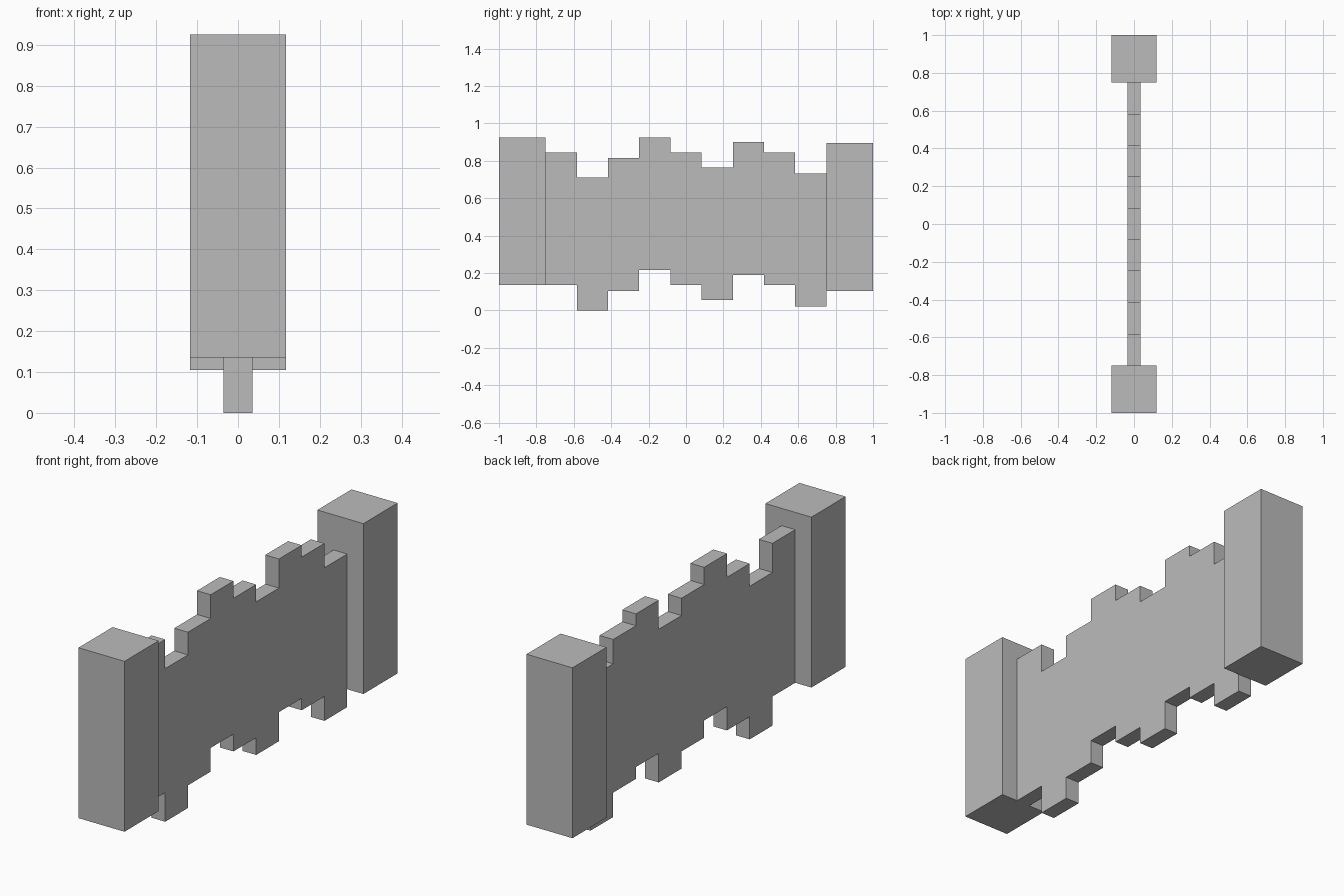
import bpy

cube = bpy.data.objects.get("Cube")
if cube:
    bpy.data.objects.remove(cube, do_unlink=True)

# Single plain grey for the whole fence
grey = bpy.data.materials.new("plain grey")
grey.use_nodes = True
colour = (0.5, 0.5, 0.5, 1)
grey.diffuse_color = colour
grey.node_tree.nodes["Principled BSDF"].inputs["Base Color"].default_value = colour


def box(name, width, y0, y1, z0, height):
    """Add a box centred on x, spanning y0 to y1 and rising from z0."""
    bpy.ops.mesh.primitive_cube_add(size=1, location=(0, (y0 + y1) / 2, z0 + height / 2))
    obj = bpy.context.object
    obj.name = name
    obj.scale = (width, y1 - y0, height)
    bpy.ops.object.transform_apply(location=False, rotation=False, scale=True)
    obj.data.materials.append(grey)
    return obj


# Square end posts
POST_HEIGHT = 0.79
INNER = 0.75
box("front_post", 0.236, -1, -INNER, 0.135, POST_HEIGHT)
box("back_post", 0.236, INNER, 1, 0.105, POST_HEIGHT)

# Equal upright planks set at uneven heights
bottoms = [0.135, 0, 0.105, 0.215, 0.135, 0.055, 0.19, 0.135, 0.022]
step = 2 * INNER / len(bottoms)
for i, z in enumerate(bottoms):
    y = -INNER + i * step
    box(f"plank_{i + 1}", 0.07, y, y + step, z, 0.71)
